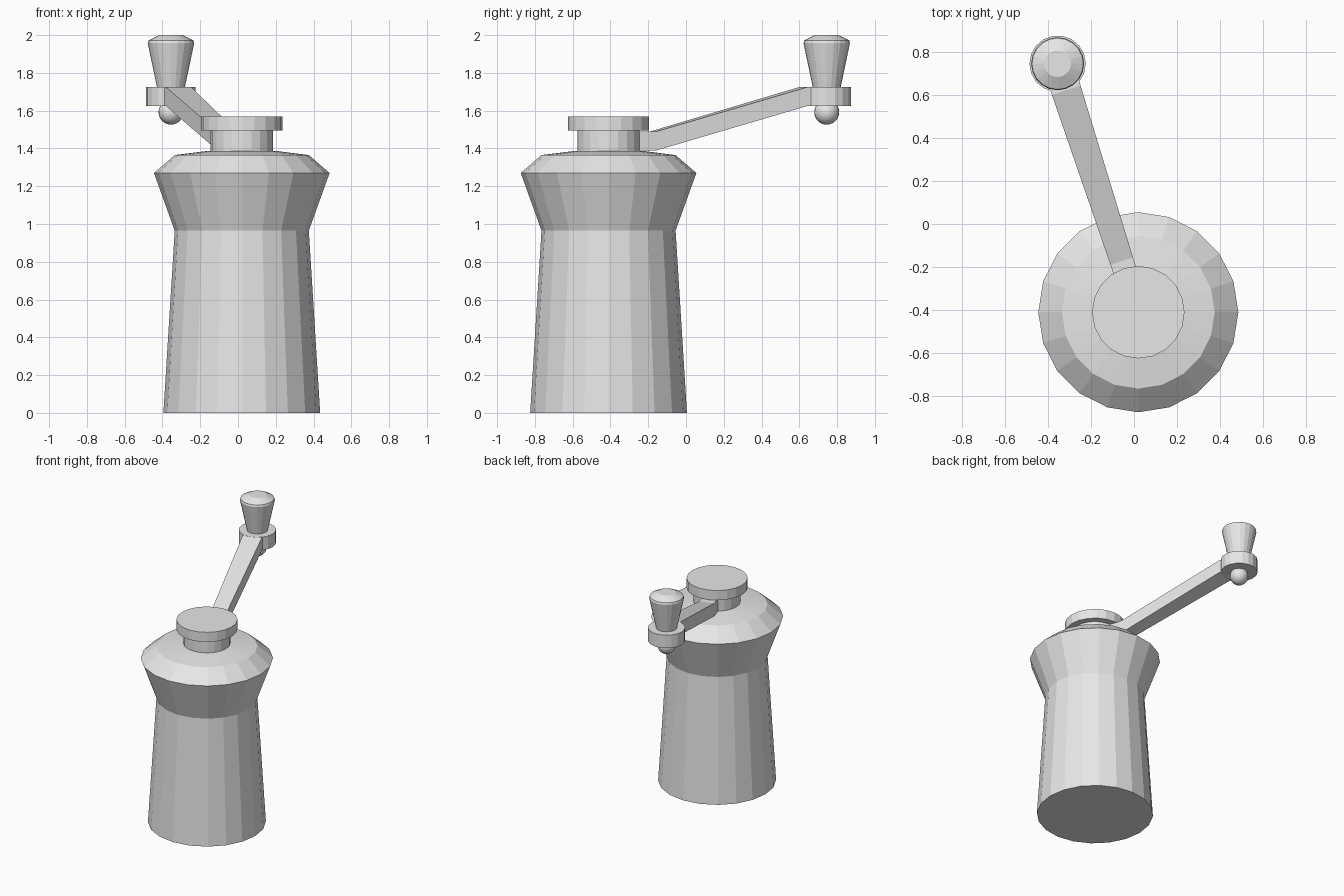
import bpy
import bmesh
from math import sin, cos, tau
from mathutils import Vector

cube = bpy.data.objects.get("Cube")
if cube:
    bpy.data.objects.remove(cube)

grey = bpy.data.materials.new("plain grey")
grey.use_nodes = True
grey.diffuse_color = (0.8, 0.8, 0.8, 1)
for node in grey.node_tree.nodes:
    if node.type == 'BSDF_PRINCIPLED':
        node.inputs["Base Color"].default_value = grey.diffuse_color

BODY = Vector((0.02, -0.41, 0))
KNOB = Vector((-0.355, 0.745, 0))


def finish(name, bm):
    bmesh.ops.recalc_face_normals(bm, faces=bm.faces)
    mesh = bpy.data.meshes.new(name)
    bm.to_mesh(mesh)
    bm.free()
    mesh.materials.append(grey)
    obj = bpy.data.objects.new(name, mesh)
    bpy.context.collection.objects.link(obj)
    return obj


def turned(name, centre, profile, sides):
    """Closed solid turned from (radius, height) points."""
    bm = bmesh.new()
    rings = [[bm.verts.new(centre + Vector((r * cos(tau * i / sides), r * sin(tau * i / sides), z)))
              for i in range(sides)] for r, z in profile]
    for low, high in zip(rings, rings[1:]):
        for i in range(sides):
            j = (i + 1) % sides
            bm.faces.new((low[i], low[j], high[j], high[i]))
    bm.faces.new(rings[0])
    bm.faces.new(rings[-1])
    return finish(name, bm)


# Grinder body with flared collar and shallow domed lid
turned("body", BODY, [(0.415, 0), (0.355, 0.965), (0.465, 1.27),
                      (0.355, 1.365), (0.18, 1.387)], 20)

# Crank hub and cap
turned("hub", BODY, [(0.165, 1.38), (0.165, 1.497)], 20)
turned("cap", BODY, [(0.215, 1.495), (0.215, 1.57)], 20)

# Crank arm: flat at the hub, rising to the handle boss
along = (KNOB - BODY).normalized()
across = Vector((along.y, -along.x, 0))
bm = bmesh.new()
sections = []
for dist, low, half in [(0.05, 1.39, 0.055), (0.25, 1.39, 0.055),
                        (1.085, 1.625, 0.07), (1.18, 1.625, 0.07)]:
    sections.append([bm.verts.new(BODY + along * dist + across * side * half
                                  + Vector((0, 0, low + up)))
                     for side, up in [(-1, 0), (1, 0), (1, 0.1), (-1, 0.1)]])
for a, b in zip(sections, sections[1:]):
    for i in range(4):
        j = (i + 1) % 4
        bm.faces.new((a[i], a[j], b[j], b[i]))
bm.faces.new(sections[0])
bm.faces.new(sections[-1])
finish("crank_arm", bm)

# Handle boss, grip and the round nut below
turned("handle_boss", KNOB, [(0.131, 1.625), (0.131, 1.726)], 18)
turned("handle_grip", KNOB, [(0.073, 1.72), (0.123, 1.957), (0.119, 1.972), (0.062, 2.0)], 20)

bm = bmesh.new()
bmesh.ops.create_uvsphere(bm, u_segments=20, v_segments=12, radius=0.066)
bmesh.ops.translate(bm, verts=bm.verts, vec=KNOB + Vector((0, 0, 1.592)))
for face in bm.faces:
    face.smooth = True
finish("round_nut", bm)
